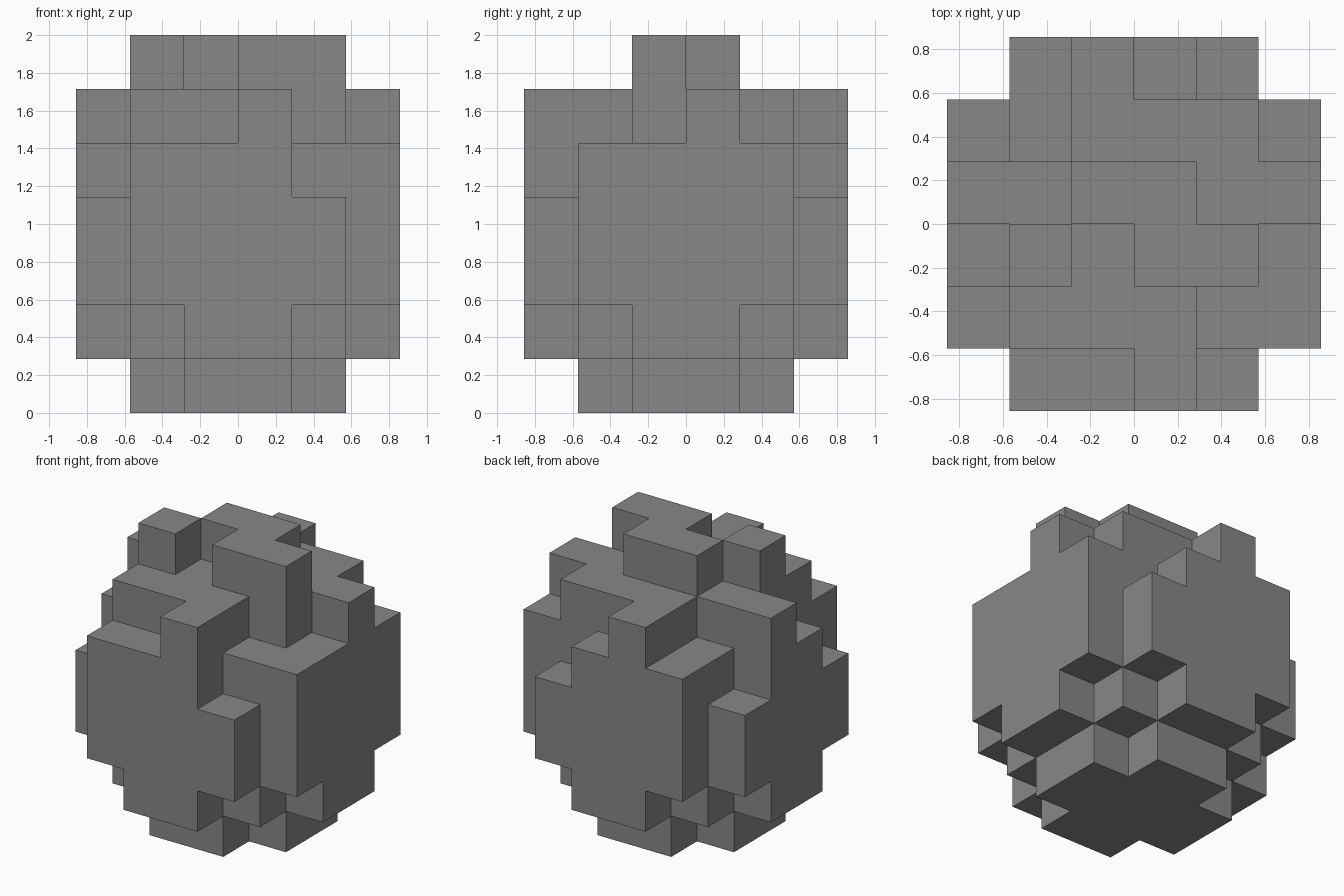
import bpy, bmesh
from mathutils import Vector

cube = bpy.data.objects.get("Cube")
if cube:
    bpy.data.objects.remove(cube, do_unlink=True)

UNIT = 2 / 7
SIDE = 6

# Top level of every column, rows from front to back (a dot is empty)
TOPS = [".5564.",
        "466655",
        "576775",
        "667766",
        "456665",
        ".5654."]


def bottom(x, y):
    """Underside steps inward evenly from all four sides."""
    return max(0, SIDE // 2 - min(x, SIDE - 1 - x) - min(y, SIDE - 1 - y))


# Stepped stone: unit cells filling every column
cells = set()
for y, row in enumerate(TOPS):
    for x, top in enumerate(row):
        if top != ".":
            cells.update((x, y, z) for z in range(bottom(x, y), int(top)))

grey = bpy.data.materials.new("stone_grey")
grey.use_nodes = True
colour = (0.25, 0.245, 0.245, 1)
grey.diffuse_color = colour
grey.node_tree.nodes["Principled BSDF"].inputs["Base Color"].default_value = colour

# Outer skin: one square wherever a cell meets open space
bm = bmesh.new()
centre = Vector((SIDE / 2, SIDE / 2, 0))
for cell in cells:
    middle = Vector(cell) + Vector((0.5, 0.5, 0.5)) - centre
    for axis in range(3):
        for sign in (-1, 1):
            normal = Vector((0, 0, 0))
            normal[axis] = sign
            if tuple(c + int(n) for c, n in zip(cell, normal)) in cells:
                continue
            u = Vector((0, 0, 0))
            u[(axis + 1) % 3] = 0.5
            v = normal.cross(u)
            face_mid = middle + normal / 2
            corners = (-u - v, u - v, u + v, v - u)
            bm.faces.new([bm.verts.new((face_mid + c) * UNIT) for c in corners])

# Weld, then join flat neighbours into large clean faces
bmesh.ops.remove_doubles(bm, verts=bm.verts, dist=0.001)
bmesh.ops.dissolve_limit(bm, angle_limit=0.01, verts=bm.verts, edges=bm.edges)

mesh = bpy.data.meshes.new("stepped_stone")
bm.to_mesh(mesh)
bm.free()
mesh.materials.append(grey)
stone = bpy.data.objects.new("stepped_stone", mesh)
bpy.context.collection.objects.link(stone)
